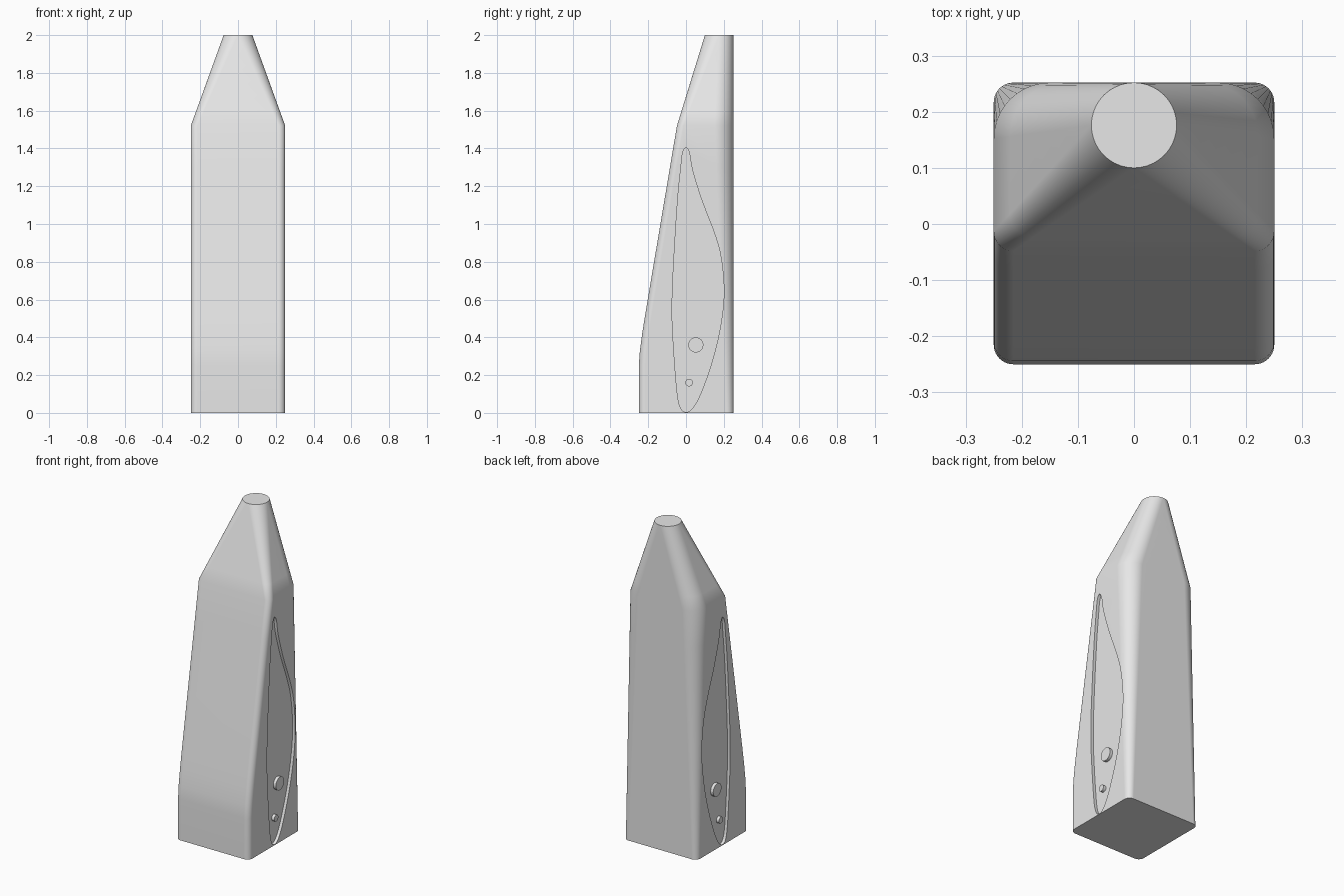
import bpy, bmesh, math
from mathutils import Matrix

if "Cube" in bpy.data.objects:
    bpy.data.objects.remove(bpy.data.objects["Cube"])

grey = bpy.data.materials.new("light grey")
grey.diffuse_color = (0.8, 0.8, 0.8, 1)
grey.use_nodes = True
grey.node_tree.nodes["Principled BSDF"].inputs["Base Color"].default_value = grey.diffuse_color

HALF, BACK, DEPTH = 0.25, 0.252, 0.018


def make_object(name, bm):
    bmesh.ops.recalc_face_normals(bm, faces=bm.faces)
    me = bpy.data.meshes.new(name)
    bm.to_mesh(me)
    bm.free()
    me.materials.append(grey)
    ob = bpy.data.objects.new(name, me)
    bpy.context.collection.objects.link(ob)
    return ob


def smooth(ob, degrees):
    bpy.ops.object.select_all(action='DESELECT')
    ob.select_set(True)
    bpy.context.view_layer.objects.active = ob
    bpy.ops.object.shade_smooth_by_angle(angle=math.radians(degrees))


def section(half, front, back, r_front, r_back, steps=10):
    """Rounded rectangle with separate front and back corner radii."""
    corners = [(half, back, r_back, 0), (-half, back, r_back, 90),
               (-half, front, r_front, 180), (half, front, r_front, 270)]
    pts = []
    for x, y, r, start in corners:
        cx = x - math.copysign(r, x) if half > r else 0
        cy = y - r if start < 180 else y + r
        for i in range(steps + 1):
            a = math.radians(start + 90 * i / steps)
            pts.append((cx + r * math.cos(a), cy + r * math.sin(a)))
    return pts


def spline(points, n=5):
    """Closed Catmull-Rom curve through the points."""
    out, m = [], len(points)
    for i in range(m):
        p0, p1, p2, p3 = (points[(i + k) % m] for k in (-1, 0, 1, 2))
        for j in range(n):
            t = j / n
            out.append(tuple(0.5 * (2 * b + (c - a) * t + (2 * a - 5 * b + 4 * c - d) * t * t
                                    + (3 * b - a - 3 * c + d) * t ** 3)
                             for a, b, c, d in zip(p0, p1, p2, p3)))
    return out


# Body: lofted tower, leaning front and taper to a round tip
front_line = [(0, -0.25), (0.25, -0.25), (0.33, -0.244), (0.42, -0.232), (0.52, -0.216),
              (0.64, -0.196), (0.86, -0.159), (1.08, -0.122), (1.3, -0.085), (1.52, -0.048)]
rows = []
for z, front in front_line:
    rows.append((z, section(HALF, front, BACK, 0.035, 0.035 + 0.065 * z / 1.52)))
shoulder = rows[-1][1]
tip = section(0.076, 0.1, 0.252, 0.076, 0.076)
for k in range(1, 7):
    t = k / 6
    rows.append((1.52 + 0.48 * t,
                 [(a[0] + (b[0] - a[0]) * t, a[1] + (b[1] - a[1]) * t)
                  for a, b in zip(shoulder, tip)]))
bm = bmesh.new()
loops = [[bm.verts.new((x, y, z)) for x, y in pts] for z, pts in rows]
count = len(loops[0])
for low, high in zip(loops, loops[1:]):
    for i in range(count):
        j = (i + 1) % count
        bm.faces.new((low[i], low[j], high[j], high[i]))
bm.faces.new(loops[0][::-1])
bm.faces.new(loops[-1])
bmesh.ops.remove_doubles(bm, verts=bm.verts, dist=1e-5)
body = make_object("body", bm)

# Blade-shaped pockets on both sides
blade = spline([(0, 1.405), (0.018, 1.375), (0.034, 1.285), (0.083, 1.127), (0.148, 0.958),
                (0.183, 0.835), (0.2, 0.68), (0.195, 0.545), (0.168, 0.386), (0.125, 0.23),
                (0.07, 0.085), (0.03, 0.02), (0, 0.005), (-0.028, 0.025), (-0.048, 0.12),
                (-0.07, 0.42), (-0.073, 0.6), (-0.063, 0.83), (-0.044, 1.127),
                (-0.027, 1.3), (-0.018, 1.375)])
bm = bmesh.new()
for side in (-1, 1):
    inner = [bm.verts.new((side * (HALF - DEPTH), y, z)) for y, z in blade]
    outer = [bm.verts.new((side * 0.3, y, z)) for y, z in blade]
    bm.faces.new(inner)
    bm.faces.new(outer)
    for i in range(len(blade)):
        j = (i + 1) % len(blade)
        bm.faces.new((inner[i], inner[j], outer[j], outer[i]))
cutter = make_object("pocket_cutter", bm)
cutter.hide_render = True

cut = body.modifiers.new("pockets", 'BOOLEAN')
cut.operation, cut.solver, cut.object = 'DIFFERENCE', 'EXACT', cutter
bpy.context.view_layer.objects.active = body
bpy.ops.object.modifier_apply(modifier=cut.name)
bpy.data.objects.remove(cutter)
smooth(body, 35)
weights = body.modifiers.new("even shading", 'WEIGHTED_NORMAL')
weights.keep_sharp = True

# Round pegs standing in the pockets
for side, label in ((-1, "left"), (1, "right")):
    for size, r, y, z in (("large", 0.04, 0.052, 0.36), ("small", 0.02, 0.016, 0.16)):
        bm = bmesh.new()
        place = (Matrix.Translation((side * (HALF - DEPTH / 2 - 0.0005), y, z))
                 @ Matrix.Rotation(math.pi / 2, 4, 'Y'))
        bmesh.ops.create_cone(bm, cap_ends=True, segments=32, radius1=r, radius2=r,
                              depth=DEPTH + 0.001, matrix=place)
        smooth(make_object(f"{size}_peg_{label}", bm), 35)
